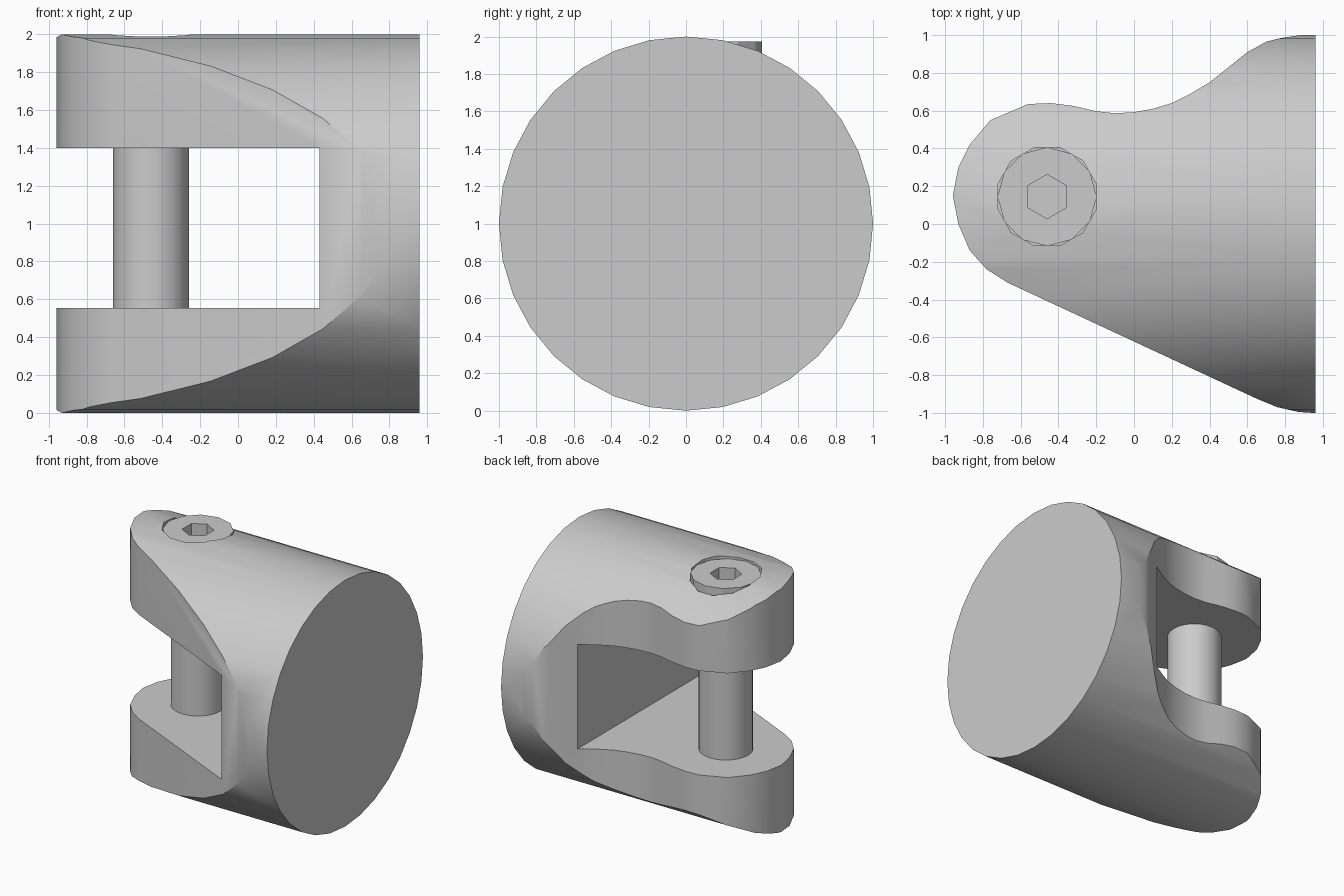
import bpy, bmesh, math
from mathutils import Matrix, Vector

old = bpy.data.objects.get("Cube")
if old:
    bpy.data.objects.remove(old, do_unlink=True)

grey = bpy.data.materials.new("plain grey")
grey.use_nodes = True
colour = (0.6, 0.6, 0.6, 1)
grey.diffuse_color = colour
grey.node_tree.nodes["Principled BSDF"].inputs["Base Color"].default_value = colour


def make(name, bm):
    bmesh.ops.recalc_face_normals(bm, faces=bm.faces)
    mesh = bpy.data.meshes.new(name)
    bm.to_mesh(mesh)
    bm.free()
    mesh.materials.append(grey)
    obj = bpy.data.objects.new(name, mesh)
    bpy.context.collection.objects.link(obj)
    return obj


def prism(name, points, z0, z1):
    """Upright prism over a plan outline."""
    bm = bmesh.new()
    base = bm.faces.new([bm.verts.new((x, y, z0)) for x, y in points])
    top = bmesh.ops.extrude_face_region(bm, geom=[base])["geom"]
    verts = [v for v in top if isinstance(v, bmesh.types.BMVert)]
    bmesh.ops.translate(bm, verts=verts, vec=(0, 0, z1 - z0))
    return make(name, bm)


def ring(centre, radius, sides, turn=0):
    return [(centre[0] + radius * math.cos(turn + math.tau * i / sides),
             centre[1] + radius * math.sin(turn + math.tau * i / sides))
            for i in range(sides)]


def cut(obj, tool, operation="DIFFERENCE"):
    mod = obj.modifiers.new("cut", "BOOLEAN")
    mod.operation, mod.object, mod.solver = operation, tool, "EXACT"
    bpy.context.view_layer.objects.active = obj
    bpy.ops.object.modifier_apply(modifier=mod.name)
    bpy.data.objects.remove(tool, do_unlink=True)


def smooth(obj, degrees):
    bpy.ops.object.select_all(action="DESELECT")
    obj.select_set(True)
    bpy.context.view_layer.objects.active = obj
    bpy.ops.object.shade_smooth_by_angle(angle=math.radians(degrees))


# Clevis body: a round bar lying along x
bm = bmesh.new()
bmesh.ops.create_cone(bm, cap_ends=True, segments=32, radius1=1, radius2=1, depth=1.92,
                      matrix=Matrix.Translation((0, 0, 1)) @ Matrix.Rotation(math.pi / 2, 4, "Y"))
body = make("clevis_body", bm)

# Plan outline trimming the bar to a rounded nose
outline = [(1.1, 1.01), (.88, 1.0), (.78, .985), (.7, .965), (.6, .91), (.5, .83), (.4, .75),
           (.3, .69), (.2, .64), (.1, .61), (0, .592), (-.1, .586), (-.2, .597), (-.32, .625),
           (-.44, .64), (-.56, .635), (-.76, .55), (-.87, .42), (-.93, .3), (-.959, .15),
           (-.93, 0), (-.87, -.14), (-.78, -.24), (-.67, -.31), (.65, -.925), (.76, -.97),
           (.87, -.995), (1.1, -1.01)]
cut(body, prism("outline_tool", outline, -.5, 2.5), "INTERSECT")

# Slot between the two arms, and bore for the bolt head
slot = [(-1.2, -1.2), (.43, -1.2), (.43, 1.2), (-1.2, 1.2)]
cut(body, prism("slot_tool", slot, .555, 1.4))
axis = Vector((-.46, .145))
cut(body, prism("bore_tool", ring(axis, .268, 12, .26), 1.75, 2.5))
smooth(body, 30)

# Bolt shank across the slot
shank = prism("bolt_shank", ring(axis, .2, 32), .5, 1.45)
smooth(shank, 30)

# Bolt head with hexagonal socket
head = prism("bolt_head", ring(axis, .262, 12), 1.74, 1.975)
cut(head, prism("socket_tool", ring(axis, .117, 6, math.pi / 6), 1.85, 2.5))
smooth(head, 20)
